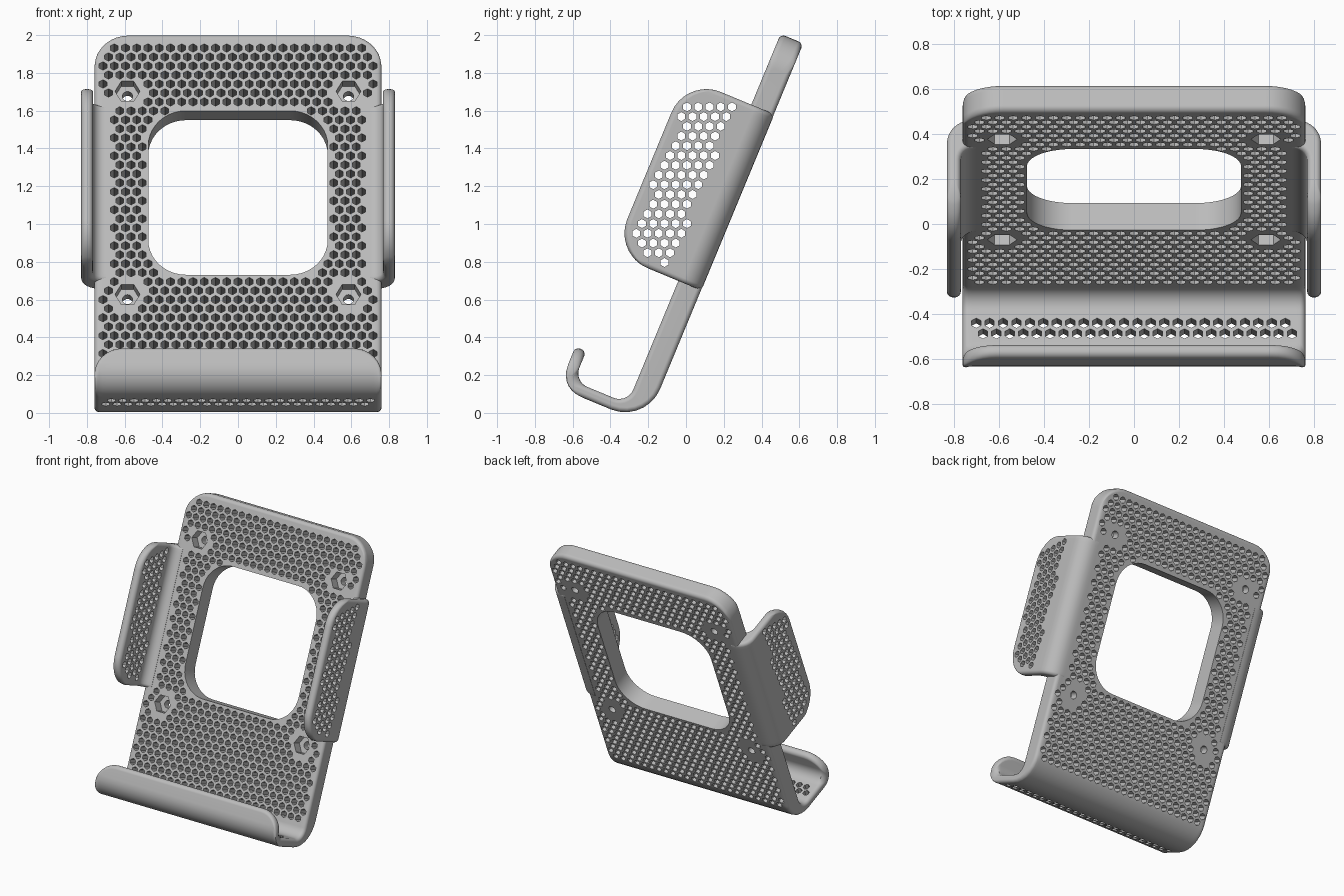
import bpy, bmesh, math
from mathutils import Vector

if "Cube" in bpy.data.objects:
    bpy.data.objects.remove(bpy.data.objects["Cube"])

TILT = math.radians(22.5)
S, C = math.sin(TILT), math.cos(TILT)
PITCH, ROW, HEX = 0.0596, 0.0515, 0.0238
BACK, FRONT, TOP, MID = 0.175, 0.305, 2.045, 1.135
HALF_W, EDGE = 0.76, 0.025

gray = bpy.data.materials.new("light gray plastic")
gray.use_nodes = True
gray.diffuse_color = (0.5, 0.5, 0.5, 1)
gray.node_tree.nodes["Principled BSDF"].inputs["Base Color"].default_value = (0.5, 0.5, 0.5, 1)


def place(x, v, u):
    """x across, v out of the tilted plate, u up along it."""
    return Vector((x, S * u - C * v, C * u + S * v))


def rounded(corners, steps=7):
    """Closed right-angled outline; each corner is (a, b, radius)."""
    out, n = [], len(corners)
    for i, (a, b, r) in enumerate(corners):
        p = Vector((a, b))
        if r <= 0:
            out.append(p)
            continue
        e1 = (Vector(corners[i - 1][:2]) - p).normalized()
        e2 = (Vector(corners[(i + 1) % n][:2]) - p).normalized()
        for k in range(steps + 1):
            t = math.pi / 2 * k / steps
            out.append(p + r * (e1 + e2 - e2 * math.cos(t) - e1 * math.sin(t)))
    return out


def finish(bm, name):
    bmesh.ops.recalc_face_normals(bm, faces=bm.faces)
    mesh = bpy.data.meshes.new(name)
    bm.to_mesh(mesh)
    bm.free()
    obj = bpy.data.objects.new(name, mesh)
    bpy.context.collection.objects.link(obj)
    mesh.materials.append(gray)
    return obj


def loft(name, rings):
    bm = bmesh.new()
    loops = [[bm.verts.new(p) for p in ring] for ring in rings]
    for a, b in zip(loops, loops[1:]):
        for i in range(len(a)):
            bm.faces.new((a[i - 1], a[i], b[i], b[i - 1]))
    bm.faces.new(loops[0])
    bm.faces.new(loops[-1])
    return finish(bm, name)


def prism(bm, base, direction):
    low = [bm.verts.new(p) for p in base]
    high = [bm.verts.new(p + direction) for p in base]
    bm.faces.new(low)
    bm.faces.new(high)
    for i in range(len(low)):
        bm.faces.new((low[i - 1], low[i], high[i], high[i - 1]))


def ngon(a, b, r, sides=6, turn=0.0):
    angles = [turn + math.tau * k / sides for k in range(sides)]
    return [(a + r * math.sin(t), b + r * math.cos(t)) for t in angles]


def cut(obj, bm):
    cutter = finish(bm, "cutter")
    cutter.hide_render = True
    mod = obj.modifiers.new("holes", "BOOLEAN")
    mod.operation, mod.solver, mod.object = "DIFFERENCE", "MANIFOLD", cutter
    bpy.context.view_layer.objects.active = obj
    bpy.ops.object.modifier_apply(modifier=mod.name)
    bpy.data.objects.remove(cutter)


def smooth(obj):
    bpy.ops.object.select_all(action="DESELECT")
    obj.select_set(True)
    bpy.context.view_layer.objects.active = obj
    bpy.ops.object.shade_smooth_by_angle(angle=math.radians(30))
    obj.modifiers.new("even shading", "WEIGHTED_NORMAL").keep_sharp = True


def drop(t, start, radius):
    """How far a rounded corner has fallen at distance t."""
    over = min(max(t - start, 0), radius)
    return radius - math.sqrt(radius ** 2 - over ** 2)


def stations(half, radius):
    ts = [half - radius + radius * math.sin(math.radians(a)) for a in range(0, 60, 10)]
    ts += [half - EDGE + EDGE * math.sin(math.radians(a)) for a in (0, 22, 45, 67, 90)]
    return [-t for t in reversed(ts)] + ts


# Back plate, tray and front lip as one bent section
def body_section(x):
    d = drop(abs(x), HALF_W - EDGE, EDGE)
    top = TOP - drop(abs(x), 0.58, 0.18)
    lip = 0.1 - drop(abs(x), 0.61, 0.15)
    floor, inner, outer = -0.073 - d, 0.613 + d, 0.675 - d
    tip = max((outer - inner) / 2 - 0.002, 0.002)
    r_in = min(0.078 + d, lip - floor - tip - 0.002)
    r_out = min(0.14 - d, lip + 0.135 - d - tip - 0.002)
    outline = rounded([
        (BACK + d, top, 0.028), (FRONT - d, top, 0.028),
        (FRONT - d, floor, 0.08 + d), (inner, floor, r_in),
        (inner, lip, tip), (outer, lip, tip),
        (outer, -0.135 + d, r_out), (BACK + d, -0.135 + d, 0.2 - d)])
    return [place(x, v, u) for v, u in outline]


body = loft("back_plate_and_tray", [body_section(x) for x in stations(HALF_W, 0.18)])


# Honeycomb rules for the plate
def plate_hole(x, u):
    x, h = abs(x), abs(u - MID)
    if x > (0.66 if h < 0.53 else 0.72):
        return False
    if x > 0.58 and u > 1.86 and math.hypot(x - 0.58, u - 1.86) > 0.15:
        return False
    if math.hypot(x - 0.585, h - 0.582) < 0.095:
        return False
    dx, dh = max(x - 0.275, 0), max(h - 0.27, 0)
    return math.hypot(dx, dh) > 0.228


holes = bmesh.new()
through = place(0, 0.24, 0)
for row in range(38):
    u = 1.965 - row * ROW
    for col in range(-13, 14):
        x = (col + 0.5 * (row % 2)) * PITCH
        if plate_hole(x, u):
            prism(holes, [place(a, 0.12, b) for a, b in ngon(x, u, HEX)], through)

# Window, tray holes and nut recesses
window = rounded([(sx * 0.475, MID + sy * 0.47, 0.2)
                  for sx, sy in ((-1, -1), (1, -1), (1, 1), (-1, 1))], 10)
prism(holes, [place(a, 0.1, b) for a, b in window], place(0, 0.3, 0))
for v, start in ((0.445, -0.7), (0.496, -0.67)):
    for col in range(24):
        ring = ngon(start + col * PITCH, v, HEX)
        prism(holes, [place(a, b, -0.2) for a, b in ring], place(0, 0, 0.16))
shafts = bmesh.new()
for sx in (-1, 1):
    for su in (-1, 1):
        x, u = sx * 0.585, MID + su * 0.582
        nut = ngon(x, u, 0.066, 6, math.radians(30))
        prism(holes, [place(a, 0.235, b) for a, b in nut], place(0, 0.1, 0))
        prism(shafts, [place(a, 0.12, b) for a, b in ngon(x, u, 0.027, 20)], through)
cut(body, holes)
cut(body, shafts)
smooth(body)


# Side wings curling forward from the plate edges
def wing_section(side, t):
    d = drop(abs(t), 0.505 - EDGE, EDGE)
    tip = 0.68 - drop(abs(t), 0.305, 0.2)
    inner, outer = 0.768 + d, 0.83 - d
    r = (outer - inner) / 2 - 0.002
    outline = rounded([
        (0.7, 0.173 + d, 0), (outer, 0.173 + d, 0.11 - d), (outer, tip, r),
        (inner, tip, r), (inner, 0.307 - d, 0.06 + d), (0.7, 0.307 - d, 0)])
    return [place(side * x, v, MID + t) for x, v in outline]


def wing_hole(y, z):
    v, h = S * z - C * y, abs(S * y + C * z - MID)
    if not 0.375 < v < 0.63 or h > 0.455:
        return False
    return math.hypot(max(v - 0.48, 0), max(h - 0.305, 0)) < 0.155


for side, label in ((1, "left"), (-1, "right")):
    wing = loft(label + "_wing", [wing_section(side, t) for t in stations(0.505, 0.2)])
    holes = bmesh.new()
    for row in range(-2, 19):
        z = 1.62 - row * ROW
        for col in range(-8, 9):
            y = 0.005 + (col + 0.5 * (row % 2)) * PITCH
            if wing_hole(y, z):
                ring = [Vector((side * 0.72, a, b)) for a, b in ngon(y, z, HEX)]
                prism(holes, ring, Vector((side * 0.15, 0, 0)))
    cut(wing, holes)
    smooth(wing)
